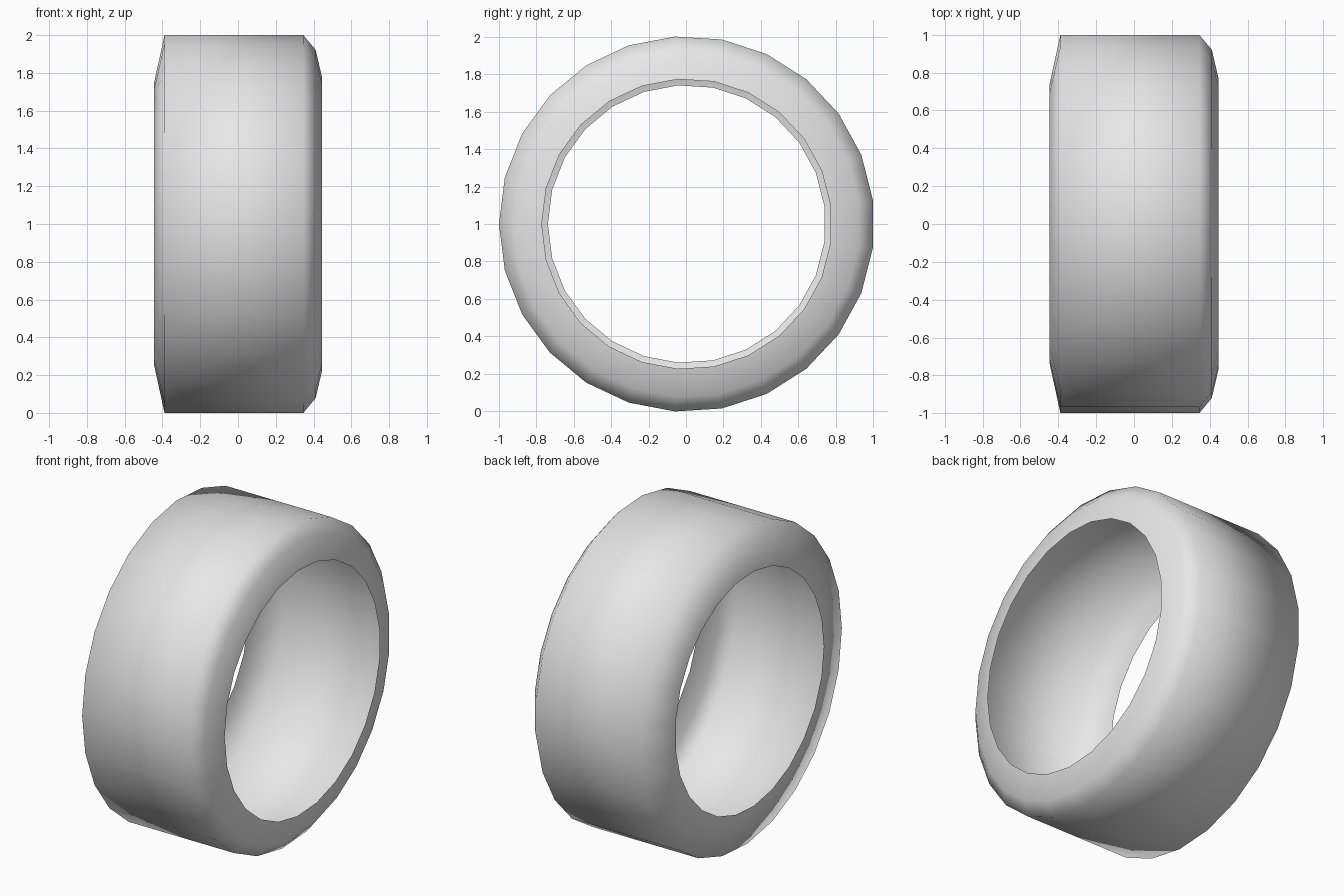
import bpy
import bmesh
from math import tau
from mathutils import Vector

cube = bpy.data.objects.get("Cube")
if cube:
    bpy.data.objects.remove(cube, do_unlink=True)

SIDES = 25
RADIUS = 1.002

# Single plain grey rubber
grey = bpy.data.materials.new("light_grey")
grey.use_nodes = True
grey.diffuse_color = (0.8, 0.8, 0.8, 1)
grey.node_tree.nodes["Principled BSDF"].inputs["Base Color"].default_value = (0.8, 0.8, 0.8, 1)

# Open shell profile (x, radius): steep shoulder on one side, rounded on the other
profile = [(-0.447, 0.741), (-0.39, RADIUS), (0.345, RADIUS),
           (0.41, 0.924), (0.445, 0.774)]

bm = bmesh.new()
verts = [bm.verts.new((x, -r, 0)) for x, r in profile]
edges = [bm.edges.new(pair) for pair in zip(verts, verts[1:])]

# Revolve the profile around the axle
bmesh.ops.spin(bm, geom=verts + edges, cent=(0, 0, 0), axis=(1, 0, 0),
               angle=tau, steps=SIDES, use_merge=False)
bmesh.ops.remove_doubles(bm, verts=bm.verts, dist=0.001)

# Face all normals outward from the axle
bm.normal_update()
for face in bm.faces:
    c = face.calc_center_median()
    if face.normal.dot(Vector((0, c.y, c.z))) < 0:
        face.normal_flip()
    face.smooth = True

# Stand the ring on the ground, centred
for axis, target in ((0, 0), (1, 0), (2, 1)):
    values = [v.co[axis] for v in bm.verts]
    shift = target - (min(values) + max(values)) / 2
    for v in bm.verts:
        v.co[axis] += shift

mesh = bpy.data.meshes.new("tire")
bm.to_mesh(mesh)
bm.free()
mesh.materials.append(grey)
tire = bpy.data.objects.new("tire", mesh)
bpy.context.collection.objects.link(tire)
